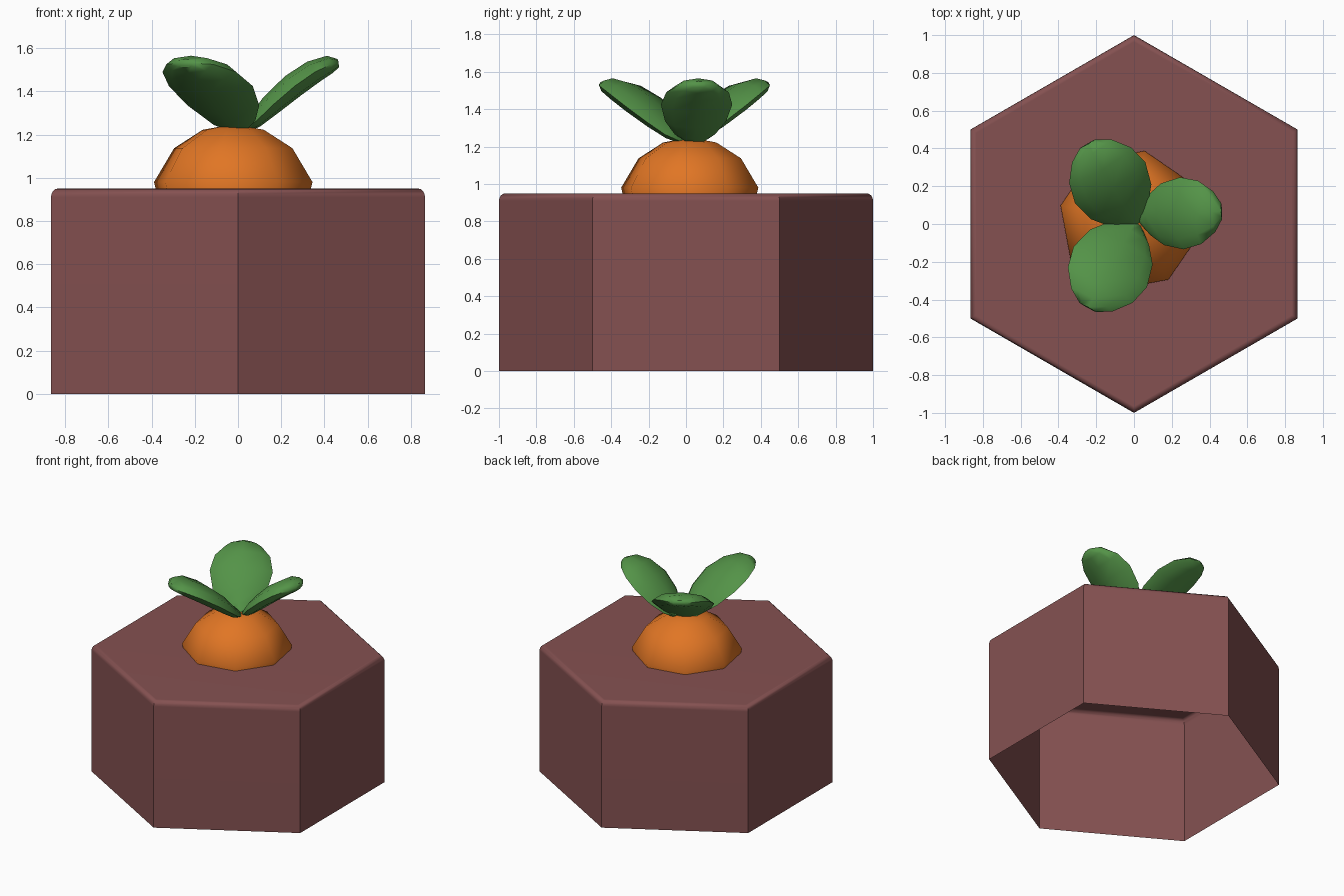
import bpy, bmesh, math
from mathutils import Vector

if "Cube" in bpy.data.objects:
    bpy.data.objects.remove(bpy.data.objects["Cube"])


def material(name, rgb):
    m = bpy.data.materials.new(name)
    m.diffuse_color = (*rgb, 1)
    m.use_nodes = True
    m.node_tree.nodes["Principled BSDF"].inputs["Base Color"].default_value = m.diffuse_color
    return m


SOIL = material("soil brown", (0.235, 0.083, 0.083))
ORANGE = material("carrot orange", (0.75, 0.18, 0.018))
GREEN = material("leaf green", (0.088, 0.292, 0.064))


def loft(name, rings, mat, angle, cap_start=True, cap_end=True):
    """Skin a list of equal-length point rings, optionally capping the ends."""
    bm = bmesh.new()
    loops = [[bm.verts.new(p) for p in ring] for ring in rings]
    n = len(loops[0])
    for a, b in zip(loops, loops[1:]):
        for i in range(n):
            j = (i + 1) % n
            bm.faces.new((a[i], a[j], b[j], b[i]))
    if cap_start:
        bm.faces.new(loops[0][::-1])
    if cap_end:
        bm.faces.new(loops[-1])
    me = bpy.data.meshes.new(name)
    bm.to_mesh(me)
    bm.free()
    me.materials.append(mat)
    ob = bpy.data.objects.new(name, me)
    bpy.context.collection.objects.link(ob)
    bpy.ops.object.select_all(action='DESELECT')
    ob.select_set(True)
    bpy.context.view_layer.objects.active = ob
    bpy.ops.object.shade_smooth_by_angle(angle=math.radians(angle))
    return ob


def circle(r, z, n, phase, cx=0, cy=0):
    return [(cx + r * math.cos(math.radians(phase + 360 * i / n)),
             cy + r * math.sin(math.radians(phase + 360 * i / n)), z) for i in range(n)]


# Hexagonal soil block: single-walled, open underneath, rounded top rim
rim = [(1 - 0.035 * (1 - math.cos(t)), 0.91 + 0.04 * math.sin(t))
       for t in (k * math.pi / 8 for k in range(5))]
block = loft("soil_block", [circle(r, z, 6, 30) for r, z in [(1, 0)] + rim],
             SOIL, 40, cap_start=False)
weighted = block.modifiers.new("flat faces", 'WEIGHTED_NORMAL')
weighted.keep_sharp = True

# Carrot crown poking out of the soil
crown = [(0.35, 0.88), (0.375, 0.98), (0.28, 1.137), (0.145, 1.222), (0.03, 1.243)]
loft("carrot", [circle(r, z, 8, 33, -0.022, 0.02) for r, z in crown], ORANGE, 60)

# Leaf stations: distance outward, height, half width, half thickness
STATIONS = [(0.00, 1.225, 0.05, 0.02), (0.06, 1.265, 0.125, 0.035),
            (0.14, 1.335, 0.19, 0.05), (0.26, 1.425, 0.222, 0.058),
            (0.37, 1.49, 0.195, 0.055), (0.46, 1.525, 0.125, 0.042),
            (0.505, 1.53, 0.05, 0.02)]


def leaf(name, base, heading, scale):
    a = math.radians(heading)
    out, side = Vector((math.cos(a), math.sin(a), 0)), Vector((-math.sin(a), math.cos(a), 0))
    rings = []
    for k, (d, z, w, t) in enumerate(STATIONS):
        p, q = STATIONS[max(k - 1, 0)], STATIONS[min(k + 1, len(STATIONS) - 1)]
        slope = math.atan2(q[1] - p[1], (q[0] - p[0]) * scale)
        normal = Vector((0, 0, math.cos(slope))) - out * math.sin(slope)
        mid = Vector((*base, z)) + out * d * scale
        rings.append([mid + side * w * scale * math.cos(i * math.pi / 4)
                      + normal * t * math.sin(i * math.pi / 4) for i in range(8)])
    loft(name, rings, GREEN, 60)


# Three leaves fanning out from the crown
leaf("leaf_right", (0.03, 0.045), 3, 0.86)
leaf("leaf_back", (0.0, 0.0), 120, 0.97)
leaf("leaf_front", (0.0, 0.0), 241, 1.0)
